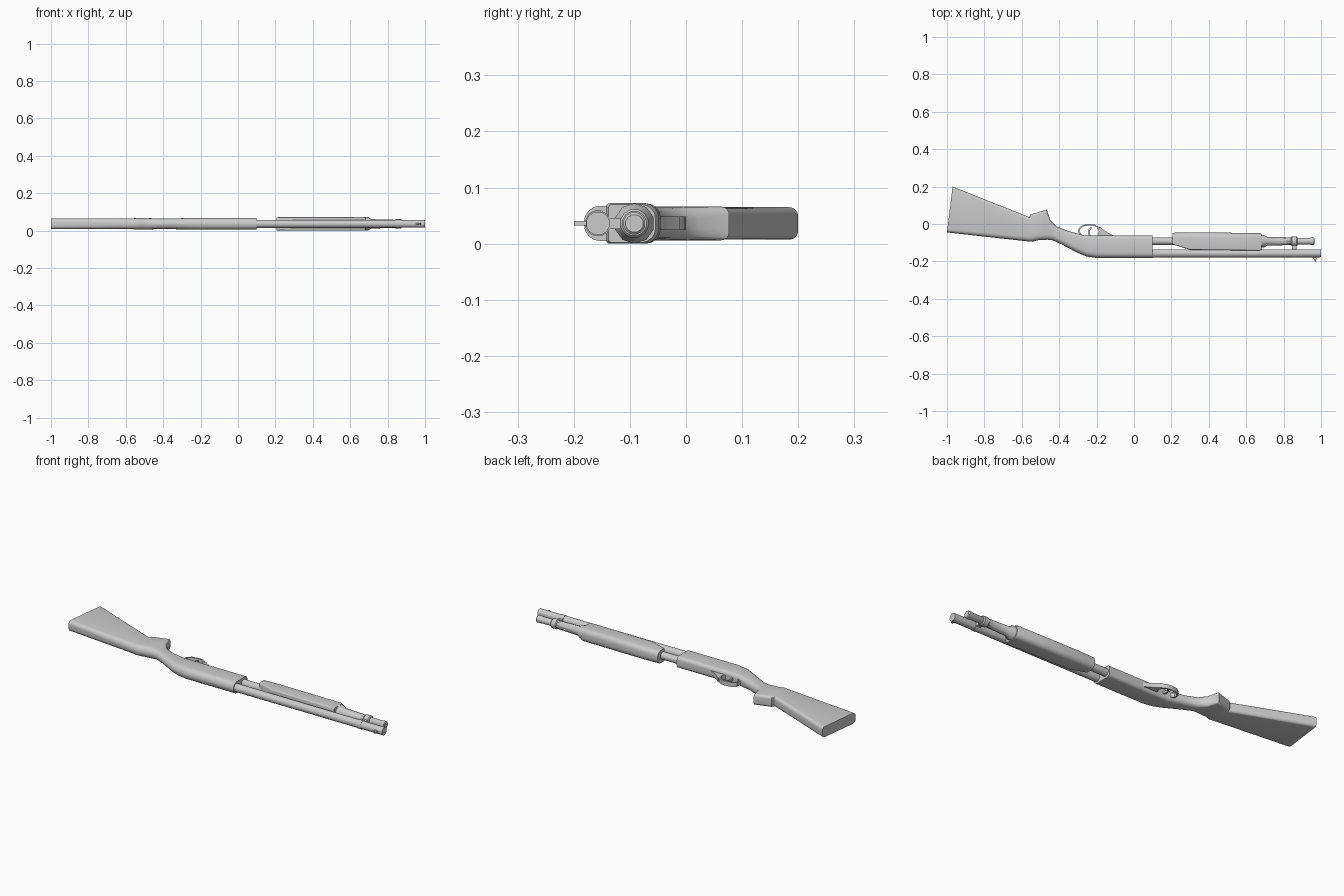
import bpy, bmesh, math
from mathutils import Vector

if "Cube" in bpy.data.objects:
    bpy.data.objects.remove(bpy.data.objects["Cube"])

ZC = 0.036  # the gun lies flat, its mid-plane is at this height


def finish(name, bm, angle=35):
    bmesh.ops.remove_doubles(bm, verts=bm.verts, dist=1e-6)
    bmesh.ops.recalc_face_normals(bm, faces=bm.faces)
    mesh = bpy.data.meshes.new(name)
    bm.to_mesh(mesh)
    bm.free()
    ob = bpy.data.objects.new(name, mesh)
    bpy.context.collection.objects.link(ob)
    bpy.ops.object.select_all(action='DESELECT')
    ob.select_set(True)
    bpy.context.view_layer.objects.active = ob
    bpy.ops.object.shade_smooth_by_angle(angle=math.radians(angle))
    return ob


def skin(name, rings, angle=35):
    """Join equal-length rings of points and cap both ends."""
    bm = bmesh.new()
    loops = [[bm.verts.new(p) for p in ring] for ring in rings]
    n = len(loops[0])
    for a, b in zip(loops, loops[1:]):
        for i in range(n):
            bm.faces.new((a[i], a[(i + 1) % n], b[(i + 1) % n], b[i]))
    bm.faces.new(loops[0])
    bm.faces.new(loops[-1])
    return finish(name, bm, angle)


def section(top, bottom, half, r_top, r_bottom, segs=4):
    """Rounded rectangle spanned from the top-edge point to the bottom-edge point."""
    top, bottom = Vector((*top, ZC)), Vector((*bottom, ZC))
    length = (bottom - top).length
    d = (bottom - top) / length
    corners = ((r_top, half - r_top, r_top, 90), (r_top, r_top - half, r_top, 180),
               (length - r_bottom, r_bottom - half, r_bottom, 270),
               (length - r_bottom, half - r_bottom, r_bottom, 0))
    ring = []
    for ct, cz, r, start in corners:
        for i in range(segs + 1):
            a = math.radians(start + 90 * i / segs)
            ring.append(top + d * (ct + r * math.cos(a)) + Vector((0, 0, cz + r * math.sin(a))))
    return ring


def lathe(name, y, profile, sides=12):
    """Round part along x from (x, radius) pairs."""
    rings = [[(x, y + r * math.cos(2 * math.pi * (i + .5) / sides),
               ZC + r * math.sin(2 * math.pi * (i + .5) / sides)) for i in range(sides)]
             for x, r in profile]
    return skin(name, rings)


def plate(name, outline, half):
    """Side outline extruded across the gun."""
    return skin(name, [[(x, y, ZC + s * half) for x, y in outline] for s in (-1, 1)])


def ribbon(name, path, half, thick):
    """Flat strip following a path in the side plane."""
    pts = [Vector(p) for p in path]
    rings = []
    for i, p in enumerate(pts):
        t = (pts[min(i + 1, len(pts) - 1)] - pts[max(i - 1, 0)]).normalized()
        n = Vector((-t.y, t.x)) * thick / 2
        rings.append([(*(p + n * s), ZC + z * half)
                      for s, z in ((1, 1), (1, -1), (-1, -1), (-1, 1))])
    return skin(name, rings)


# stock, grip and receiver: top point, bottom point, half width, corner radii
skin("stock_and_receiver", [section(*s) for s in (
    ((-1, -.045), (-.97, .2), .029, .018, .016),
    ((-.56, -.094), (-.56, .037), .029, .026, .016),
    ((-.54, -.095), (-.555, .050), .030, .027, .014),
    ((-.515, -.087), (-.51, .064), .030, .027, .014),
    ((-.485, -.085), (-.466, .077), .030, .027, .014),
    ((-.462, -.084), (-.448, .022), .029, .027, .020),
    ((-.435, -.087), (-.415, -.012), .028, .027, .025),
    ((-.385, -.110), (-.355, -.036), .028, .027, .025),
    ((-.30, -.155), (-.27, -.060), .030, .029, .020),
    ((-.255, -.173), (-.24, -.062), .031, .029, .018),
    ((-.20, -.182), (-.20, -.062), .0315, .029, .018),
    ((.10, -.182), (.10, -.062), .0315, .029, .018))], 40)

# barrel, magazine tube and its stepped cap
lathe("barrel", -.157, ((.08, .0225), (1, .0215)))
lathe("magazine_tube", -.092, ((.08, .021), (.94, .018), (.945, .020), (.962, .020), (.966, .016)))
lathe("magazine_collar", -.092, ((.67, .036), (.695, .036), (.712, .025), (.84, .0215)), 10)

# sliding forend with slanted rear wings
skin("forend", [section(*s) for s in (
    ((.205, -.108), (.205, -.047), .035, .006, .026),
    ((.30, -.138), (.30, -.045), .036, .006, .026),
    ((.67, -.142), (.67, -.048), .036, .006, .026),
    ((.682, -.138), (.682, -.054), .034, .006, .026))], 30)

# clamp between the barrel and the tube
lathe("tube_clamp", -.092, ((.84, .022), (.845, .026), (.87, .026), (.875, .022)))
lathe("barrel_clamp", -.157, ((.845, .0235), (.87, .0235)))
plate("clamp_bridge", ((.845, -.15), (.87, -.15), (.87, -.10), (.845, -.10)), .010)

# front sight
plate("front_sight", ((.95, -.175), (.962, -.187), (.967, -.2), (.972, -.2), (.978, -.175)), .004)

# trigger guard and trigger
ribbon("trigger_guard", ((-.275, -.066), (-.294, -.045), (-.292, -.025), (-.272, -.009),
                         (-.24, -.004), (-.212, -.006), (-.193, -.018), (-.184, -.038),
                         (-.19, -.066)), .012, .008)
plate("guard_front", ((-.20, -.066), (-.183, -.04), (-.187, -.012), (-.165, -.03),
                      (-.135, -.05), (-.10, -.066)), .012)
ribbon("trigger", ((-.235, -.066), (-.242, -.048), (-.240, -.032), (-.228, -.018)), .006, .009)
